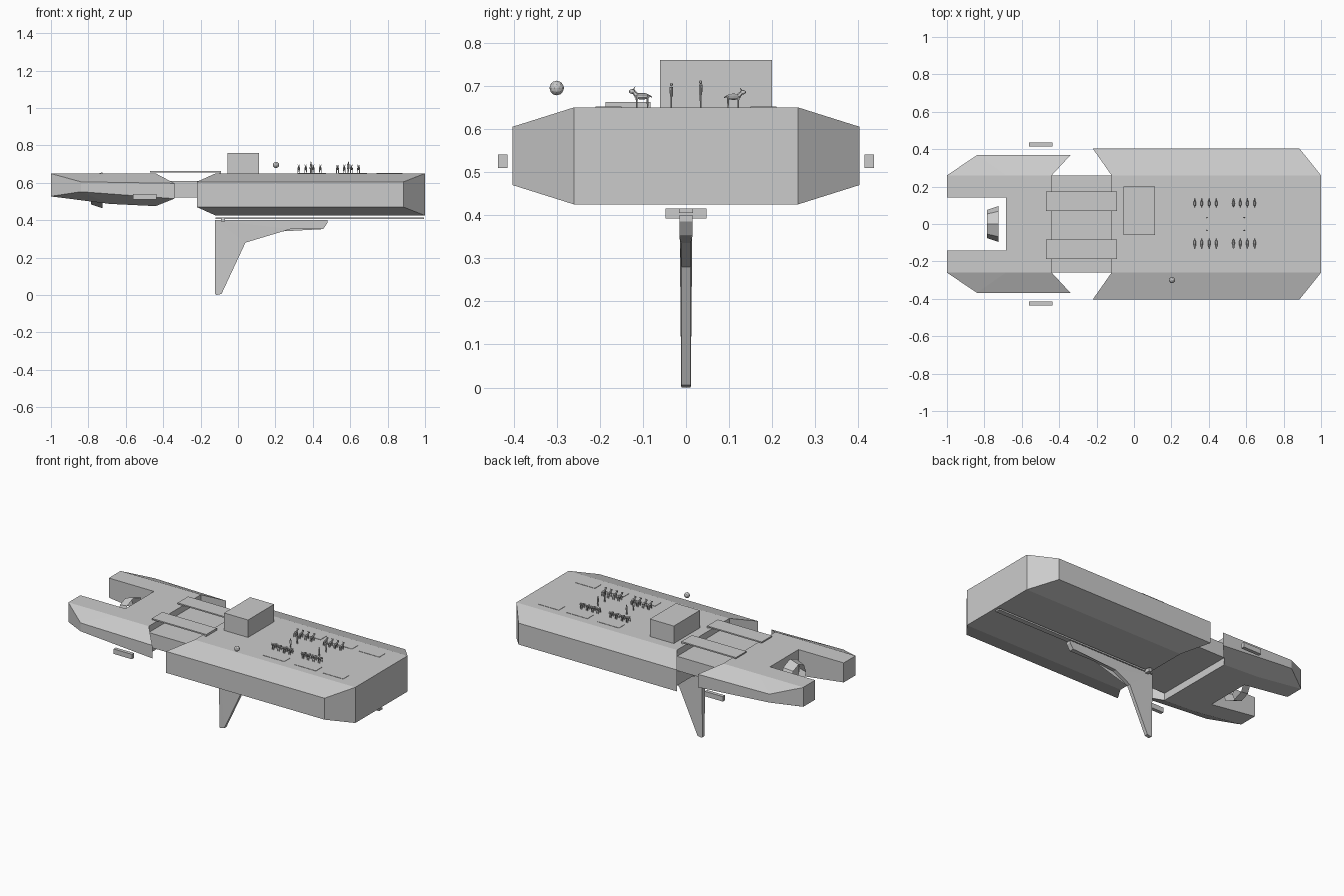
import bpy, bmesh, math
from mathutils import Matrix, Vector

if "Cube" in bpy.data.objects:
    bpy.data.objects.remove(bpy.data.objects["Cube"])

grey = bpy.data.materials.new("plain grey")
grey.diffuse_color = (0.6, 0.6, 0.6, 1)
grey.use_nodes = True
grey.node_tree.nodes["Principled BSDF"].inputs["Base Color"].default_value = grey.diffuse_color


def finish(name, bm, normals=True):
    if normals:
        bmesh.ops.recalc_face_normals(bm, faces=bm.faces)
    me = bpy.data.meshes.new(name)
    bm.to_mesh(me)
    bm.free()
    me.materials.append(grey)
    ob = bpy.data.objects.new(name, me)
    bpy.context.collection.objects.link(ob)
    return ob


def add_box(bm, x0, x1, y0, y1, z0, z1):
    m = Matrix.Translation(((x0 + x1) / 2, (y0 + y1) / 2, (z0 + z1) / 2))
    bmesh.ops.create_cube(bm, size=1, matrix=m @ Matrix.Diagonal((x1 - x0, y1 - y0, z1 - z0, 1)))


def box(name, *b):
    bm = bmesh.new()
    add_box(bm, *b)
    return finish(name, bm)


def add_rod(bm, a, b, r0, r1, n=6):
    a, b = Vector(a), Vector(b)
    d = b - a
    m = Matrix.Translation((a + b) / 2) @ d.to_track_quat('Z', 'Y').to_matrix().to_4x4()
    bmesh.ops.create_cone(bm, cap_ends=True, segments=n, radius1=r0, radius2=r1, depth=d.length, matrix=m)


def add_ball(bm, c, s, u=8, v=5):
    bmesh.ops.create_uvsphere(bm, u_segments=u, v_segments=v, radius=1,
                              matrix=Matrix.Translation(c) @ Matrix.Diagonal((*s, 1)))


def loft(bm, rings, caps):
    vs = [[bm.verts.new(p) for p in r] for r in rings]
    n = len(rings[0])
    for a, b in zip(vs, vs[1:]):
        for i in range(n):
            j = (i + 1) % n
            bm.faces.new((a[i], a[j], b[j], b[i]))
    for r in (vs[0], vs[-1]):
        for c in caps:
            bm.faces.new([r[i] for i in c])


# main hull: chamfered barge with slanted ends
def hull_ring(xc, xs):
    half = [(xc, .26, .425), (xs, .403, .47), (xs, .403, .605), (xc, .26, .65)]
    return half + [(x, -y, z) for x, y, z in reversed(half)]


bm = bmesh.new()
loft(bm, [hull_ring(-.12, -.22), hull_ring(1, .885)], [(0, 3, 4, 7), (0, 1, 2, 3), (4, 5, 6, 7)])
finish("main_hull", bm)

# forked bow section: two mirrored prongs and a bridge
for s, side in ((1, "back"), (-1, "front")):
    rings = [
        [(-1, .142, .527), (-1, .26, .527), (-1, .26, .528), (-1, .26, .649), (-1, .26, .65), (-1, .142, .65)],
        [(-.685, .142, .487), (-.685, .26, .487), (-.84, .368, .552), (-.84, .368, .605),
         (-.685, .26, .65), (-.685, .142, .65)],
        [(-.44, .142, .475), (-.44, .26, .475), (-.34, .368, .515), (-.34, .368, .597),
         (-.44, .26, .65), (-.44, .142, .65)]]
    bm = bmesh.new()
    loft(bm, [[(x, s * y, z) for x, y, z in r] for r in rings], [(0, 1, 4, 5), (1, 2, 3, 4)])
    finish("bow_prong_" + side, bm)
bm = bmesh.new()
prof = [(-.685, .487), (-.44, .475), (-.44, .65), (-.685, .65)]
loft(bm, [[(x, y, z) for x, z in prof] for y in (-.142, .142)], [(0, 1, 2, 3)])
finish("bow_bridge", bm)

# link between sections and two gangways over it
box("section_link", -.44, -.12, -.26, .26, .52, .61)
for name, y0, y1 in (("gangway_back", .07, .175), ("gangway_front", -.187, -.082)):
    bm = bmesh.new()
    add_box(bm, -.47, -.09, y0, y1, .655, .663)
    add_box(bm, -.10, -.09, y0, y1, .65, .663)
    finish(name, bm)

# cabin, side pods, floating ball
box("cabin", -.055, .112, -.06, .2, .65, .76)
for s, side in ((1, "back"), (-1, "front")):
    y = sorted((s * .414, s * .436))
    box("side_pod_" + side, -.562, -.435, *y, .51, .541)
bm = bmesh.new()
bmesh.ops.create_icosphere(bm, subdivisions=2, radius=.017, matrix=Matrix.Translation((.203, -.3, .695)))
finish("floating_ball", bm)

# open eight-sided nozzle between the prongs
bm = bmesh.new()
ring = [[(x, r * math.sin(i * math.pi / 4), .56 + r * math.cos(i * math.pi / 4)) for i in range(8)]
        for x, r in ((-.785, .076), (-.725, .096))]
loft(bm, ring, [])
finish("nozzle", bm)

# keel fin, tapering in thickness, with rail and crossbar
fin = [(-.122, .40), (-.122, .005), (-.115, 0), (-.088, .006), (.04, .28), (.14, .335), (.28, .352),
       (.455, .352), (.478, .385), (.478, .40)]
bm = bmesh.new()
loft(bm, [[(x, s * (.015 if z > .34 else .011), z) for x, z in fin] for s in (-1, 1)], [range(len(fin))])
bmesh.ops.triangulate(bm, faces=[f for f in bm.faces if len(f.verts) > 4])
finish("keel_fin", bm)
box("keel_rail", -.12, .995, -.016, .016, .405, .415)
box("keel_crossbar", -.09, -.07, -.048, .048, .392, .415)

# thin deck hatches
for i, (x0, x1) in enumerate(((.32, .47), (.54, .69), (.74, .88))):
    for s in (-1, 1):
        y = sorted((s * .15, s * .21))
        box("deck_hatch_%d_%s" % (i, "back" if s > 0 else "front"), x0, x1, *y, .648, .652)


# four-legged animals in two rows, heads facing outward
def animal(name, x, y, s, k):
    bm = bmesh.new()
    P = lambda dx, dy, dz: (x + dx * k, y + s * dy * k, .65 + dz * k)
    add_ball(bm, P(0, -.002, .026), (.008 * k, .018 * k, .008 * k))
    for dx in (-.005, .005):
        for dy in (-.015, .010):
            add_rod(bm, P(dx, dy, 0), P(dx, dy, .024), .0016 * k, .003 * k, 5)
        add_rod(bm, P(dx * .6, .018, .041), P(dx * 1.2, .014, .048), .002 * k, .0004, 4)
    add_rod(bm, P(0, .010, .028), P(0, .019, .037), .006 * k, .004 * k)
    add_ball(bm, P(0, .021, .037), (.005 * k, .008 * k, .0055 * k))
    add_rod(bm, P(0, -.018, .028), P(0, -.025, .024), .002 * k, .001, 4)
    finish(name, bm)


cols = [.325, .362, .402, .440, .532, .568, .606, .645]
for i, x in enumerate(cols):
    animal("animal_back_%d" % i, x, .112, 1, .95)
    animal("animal_front_%d" % i, x, -.104, -1, 1)


# standing keepers
def keeper(name, x, y, h):
    bm = bmesh.new()
    for d in (-.0025, .0025):
        add_rod(bm, (x + d, y, .65), (x + d, y, .65 + .47 * h), .0018, .0024, 5)
        add_rod(bm, (x + d * 2.2, y, .65 + .42 * h), (x + d * 1.8, y, .65 + .8 * h), .001, .0016, 5)
    add_rod(bm, (x, y, .65 + .45 * h), (x, y, .65 + .84 * h), .0035, .0042)
    add_ball(bm, (x, y, .65 + .93 * h), (.0033, .0035, .07 * h), 6, 5)
    finish(name, bm)


for i, x in enumerate((.39, .59)):
    keeper("keeper_back_%d" % i, x, .034, .063)
    keeper("keeper_front_%d" % i, x, -.034, .057)
